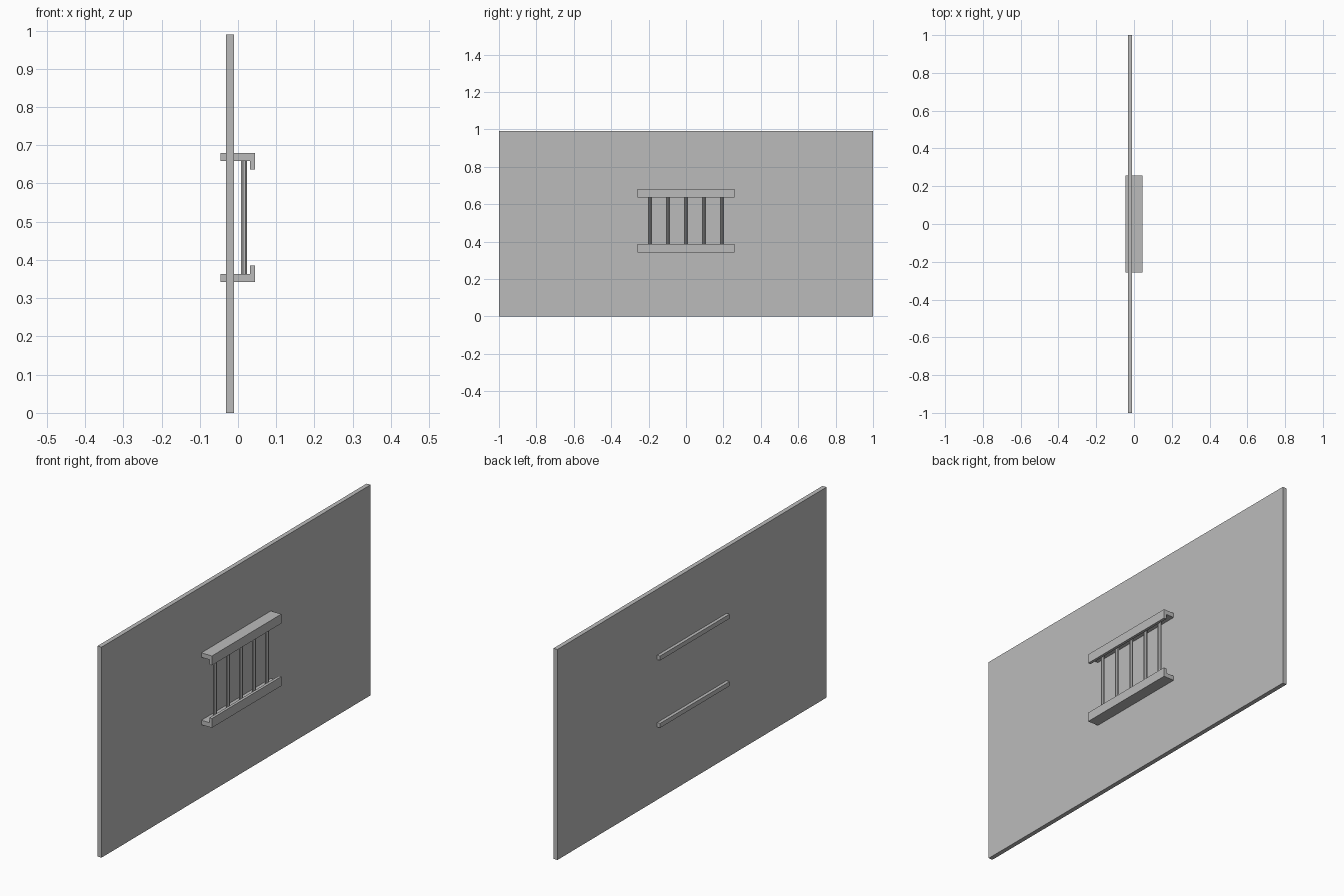
import bpy
import math

cube = bpy.data.objects.get("Cube")
if cube:
    bpy.data.objects.remove(cube, do_unlink=True)

GREY = (0.5, 0.5, 0.5, 1)
mat = bpy.data.materials.new("plain grey")
mat.use_nodes = True
mat.diffuse_color = GREY
for node in mat.node_tree.nodes:
    if node.type == 'BSDF_PRINCIPLED':
        node.inputs["Base Color"].default_value = GREY


def extrude_profile(name, profile, y_half):
    """Extrude an x-z outline symmetrically along y."""
    n = len(profile)
    verts = [(x, y, z) for y in (-y_half, y_half) for x, z in profile]
    faces = [tuple(range(n)), tuple(reversed(range(n, 2 * n)))]
    faces += [(i, i + n, (i + 1) % n + n, (i + 1) % n) for i in range(n)]
    mesh = bpy.data.meshes.new(name)
    mesh.from_pydata(verts, [], faces)
    mesh.materials.append(mat)
    obj = bpy.data.objects.new(name, mesh)
    bpy.context.collection.objects.link(obj)
    # Consistent outward faces
    bpy.context.view_layer.objects.active = obj
    obj.select_set(True)
    bpy.ops.object.mode_set(mode='EDIT')
    bpy.ops.mesh.select_all(action='SELECT')
    bpy.ops.mesh.normals_make_consistent(inside=False)
    bpy.ops.object.mode_set(mode='OBJECT')
    obj.select_set(False)
    return obj


# Wall panel
HEIGHT = 0.99
extrude_profile("wall_panel", [(-0.031, 0), (-0.01, 0), (-0.01, HEIGHT), (-0.031, HEIGHT)], 1.0)

# L-shaped rails passing through the panel, lips facing each other
MID = 0.511
outer, inner, lip = 0.169, 0.148, 0.125
for name, side in (("upper_rail", 1), ("lower_rail", -1)):
    outline = [(-0.046, outer), (0.045, outer), (0.045, lip),
               (0.032, lip), (0.032, inner), (-0.046, inner)]
    extrude_profile(name, [(x, MID + side * z) for x, z in outline], 0.258)

# Upright bars between the rails
for i in range(5):
    bpy.ops.mesh.primitive_cylinder_add(
        vertices=8, radius=0.0087, depth=2 * inner,
        location=(0.016, (i - 2) * 0.0965, MID), rotation=(0, 0, math.pi / 8))
    bar = bpy.context.object
    bar.name = f"bar_{i + 1}"
    bar.data.materials.append(mat)
